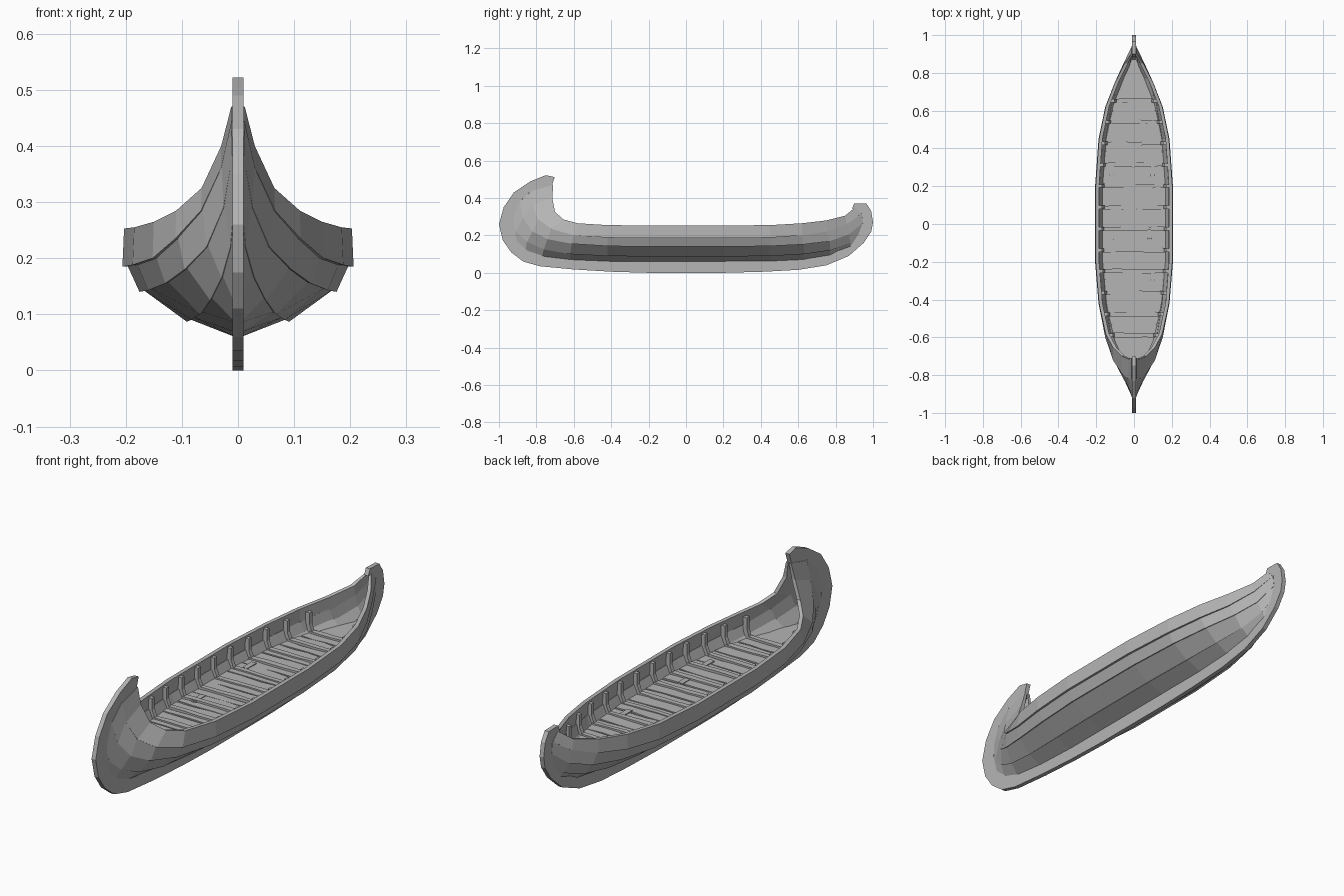
import bpy
import bmesh
import random

random.seed(4)
cube = bpy.data.objects.get("Cube")
if cube:
    bpy.data.objects.remove(cube)

wood = bpy.data.materials.new("weathered grey wood")
wood.use_nodes = True
grey = (0.46, 0.46, 0.46, 1)
wood.diffuse_color = grey
wood.node_tree.nodes["Principled BSDF"].inputs["Base Color"].default_value = grey


def make_object(name, bm, mirrored=False):
    bmesh.ops.recalc_face_normals(bm, faces=bm.faces[:])
    mesh = bpy.data.meshes.new(name)
    bm.to_mesh(mesh)
    bm.free()
    mesh.materials.append(wood)
    obj = bpy.data.objects.new(name, mesh)
    bpy.context.collection.objects.link(obj)
    if mirrored:
        obj.modifiers.new("both_sides", "MIRROR").use_axis[0] = True
    return obj


def loft(bm, rings):
    """Join equal closed rings of points into a capped solid."""
    loops = [[bm.verts.new(p) for p in ring] for ring in rings]
    count = len(loops[0])
    for a, b in zip(loops, loops[1:]):
        for i in range(count):
            j = (i + 1) % count
            bm.faces.new((a[i], a[j], b[j], b[i]))
    bm.faces.new(loops[0])
    bm.faces.new(loops[-1][::-1])


def interpolate(table, v):
    for (a, fa), (b, fb) in zip(table, table[1:]):
        if a <= v <= b:
            return fa + (fb - fa) * (v - a) / (b - a)
    return table[0][1] if v < table[0][0] else table[-1][1]


# Half breadth of the boat at each station, bow to stern
breadth = [.012, .03, .065, .11, .15, .185, .203, .203, .185, .15, .10, .05, .012]

# Side paths (y, z) of the plank edges through the same stations
gunwale = [(-.71, .47), (-.715, .4), (-.7, .325), (-.655, .285), (-.58, .265),
           (-.42, .255), (-.2, .253), (.2, .253), (.45, .255), (.62, .265),
           (.75, .28), (.85, .305), (.905, .35)]
upper_edge = [(-.82, .44), (-.82, .36), (-.79, .285), (-.72, .235), (-.6, .2),
              (-.42, .188), (-.2, .185), (.2, .185), (.45, .188), (.62, .2),
              (.75, .22), (.86, .26), (.94, .315)]
bilge_edge = [(-.89, .38), (-.87, .29), (-.82, .22), (-.74, .18), (-.61, .155),
              (-.42, .143), (-.2, .14), (.2, .14), (.45, .143), (.63, .152),
              (.77, .17), (.87, .205), (.945, .265)]
lower_edge = [(-.935, .31), (-.91, .22), (-.85, .165), (-.76, .125), (-.62, .1),
              (-.42, .09), (-.2, .087), (.2, .087), (.45, .09), (.63, .1),
              (.77, .12), (.88, .16), (.935, .215)]
keel_edge = [(-.945, .25), (-.92, .165), (-.86, .115), (-.77, .085), (-.62, .068),
             (-.42, .06), (-.2, .06), (.2, .06), (.45, .06), (.63, .068),
             (.77, .09), (.88, .13), (.925, .18)]


def strake(name, low, low_ratio, high, high_ratio, dx, dz, tuck):
    """One lapped plank; its top tucks behind the plank above."""
    rings = []
    for b, (y0, z0), (y1, z1) in zip(breadth, low, high):
        x0, x1 = max(b * low_ratio, .004), max(b * high_ratio, .004)
        z1 += tuck
        rings.append([(x0, y0, z0), (x1, y1, z1),
                      (max(x1 - dx, .002), y1, z1 + dz),
                      (max(x0 - dx, .002), y0, z0 + dz)])
    bm = bmesh.new()
    loft(bm, rings)
    make_object(name, bm, True)


strake("top_strake", upper_edge, 1.015, gunwale, 1, .018, 0, 0)
strake("bilge_strake", bilge_edge, .865, upper_edge, .975, .014, .005, .004)
strake("lower_strake", lower_edge, .45, bilge_edge, .835, .008, .01, .004)
strake("garboard_strake", keel_edge, .03, lower_edge, .42, 0, .01, .004)

# Keel and both curved stems as one slim slab
outer = [(-.75, .522), (-.83, .49), (-.92, .43), (-.975, .35), (-1, .26),
         (-.98, .175), (-.935, .11), (-.87, .06), (-.78, .035), (-.6, .018),
         (-.4, .006), (-.2, 0), (.2, 0), (.42, .006), (.6, .016), (.75, .04),
         (.87, .09), (.95, .16), (.99, .22), (1, .27), (.99, .33), (.965, .37)]
inner = [(.9, .372), (.888, .345), (.915, .335), (.92, .26), (.905, .19),
         (.865, .14), (.76, .1), (.62, .077), (.4, .068), (-.4, .068),
         (-.6, .075), (-.76, .092), (-.84, .122), (-.9, .175), (-.925, .25),
         (-.91, .31), (-.865, .37), (-.8, .42), (-.717, .45), (-.714, .475),
         (-.702, .512)]
bm = bmesh.new()
loft(bm, [[(x, y, z) for y, z in outer + inner] for x in (-.01, .01)])
make_object("keel_and_stems", bm)

# Floor sheet fitted inside the hull
floor_z = .155
floor_half = [(-.86, .01), (-.74, .058), (-.6, .11), (-.42, .146), (-.2, .166),
              (.2, .166), (.45, .148), (.63, .11), (.77, .058), (.87, .012)]
bm = bmesh.new()
loft(bm, [[(-w, y, floor_z - .004), (w, y, floor_z - .004),
           (w, y, floor_z), (-w, y, floor_z)] for y, w in floor_half])
make_object("floor", bm)


def board(bm, y0, y1, height, x0=-1, x1=1):
    """A worn cross board with slightly uneven long edges."""
    rings = []
    for i in range(5):
        f = i / 4
        ends = []
        for y in (y0, y1):
            w = interpolate(floor_half, y)
            left, right = max(x0, -w), min(x1, w)
            ends.append((left + (right - left) * f, y + random.uniform(-.004, .004)))
        (xa, ya), (xb, yb) = ends
        rings.append([(xa, ya, floor_z - .003), (xb, yb, floor_z - .003),
                      (xb, yb, floor_z + height), (xa, ya, floor_z + height)])
    loft(bm, rings)


# Cross boards, with narrow raised battens between them
pitch = .113
rib_rows = [-.59 + pitch * i for i in range(12)]
bm = bmesh.new()
for y in rib_rows[:-1]:
    split = y + pitch * random.uniform(.5, .65)
    board(bm, y + .012, split - .003, random.uniform(.003, .006))
    board(bm, split + .003, y + pitch - .012, random.uniform(.003, .006))
make_object("floor_boards", bm)

bm = bmesh.new()
for y in rib_rows:
    board(bm, y - .011, y + .011, random.uniform(.009, .013))
make_object("floor_battens", bm)

# Short patches nailed along the floor
bm = bmesh.new()
for x, y in ((-.12, .25), (.1, .28), (-.11, -.12), (.08, -.11), (.1, -.29)):
    board(bm, y - .035, y + .035, .009, x - .012, x + .012)
make_object("floor_patches", bm)

# Ribs standing against the inside of the planking
gunwale_half = [(y, b) for b, (y, z) in zip(breadth, gunwale)][2:]
bm = bmesh.new()
for y in rib_rows:
    foot = interpolate(floor_half, y) + .006
    head = interpolate(gunwale_half, y) - .014
    rings = []
    for x, z in ((foot, floor_z - .003), (head, .195), (head, .246)):
        rings.append([(x - .02, y - .009, z), (x, y - .009, z),
                      (x, y + .009, z), (x - .02, y + .009, z)])
    loft(bm, rings)
make_object("ribs", bm, True)
